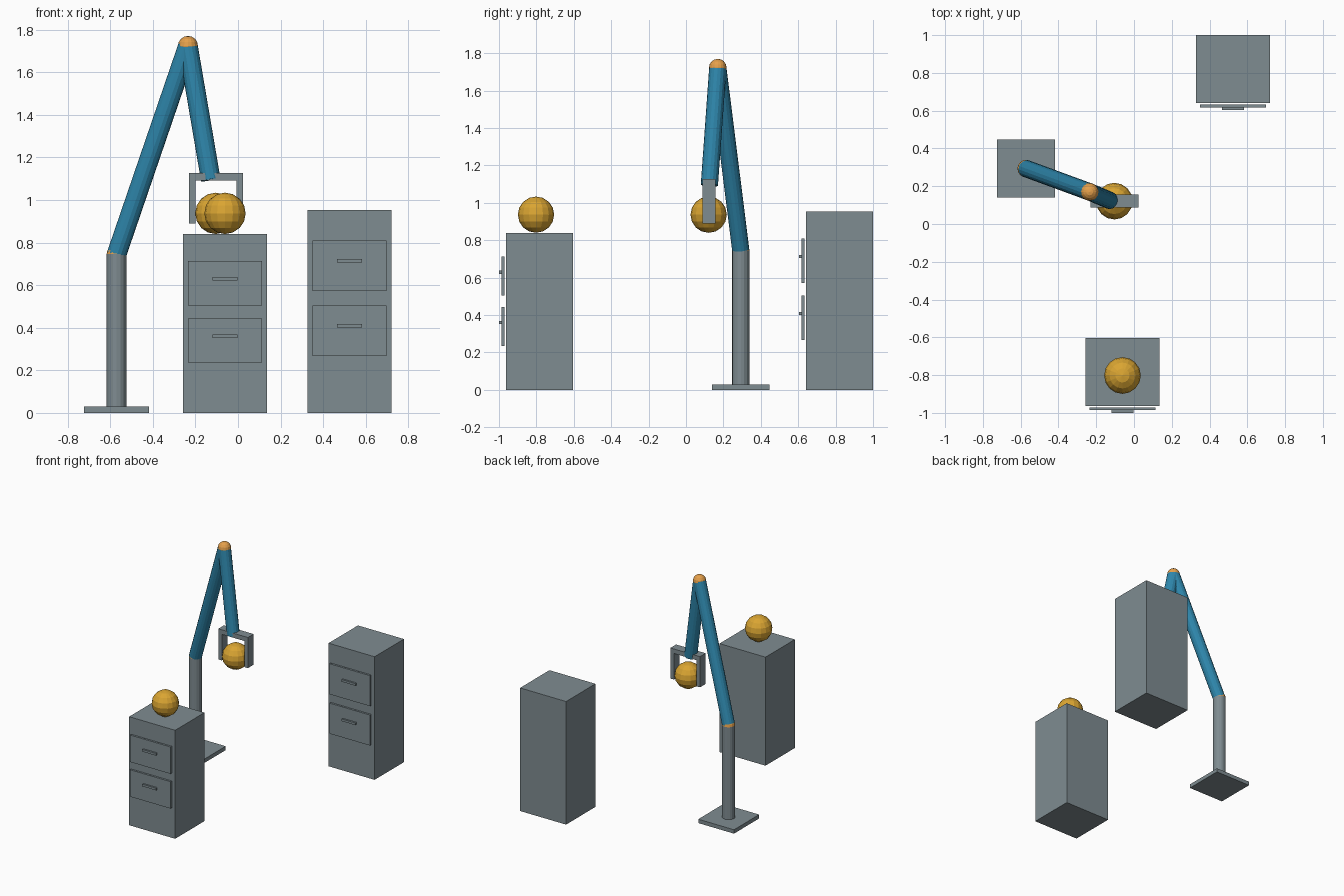
import bpy
from mathutils import Vector

if "Cube" in bpy.data.objects:
    bpy.data.objects.remove(bpy.data.objects["Cube"])


def material(name, rgb):
    lin = [(c / 255 / 12.92) if c < 11 else ((c / 255 + 0.055) / 1.055) ** 2.4 for c in rgb]
    m = bpy.data.materials.new(name)
    m.diffuse_color = (*lin, 1)
    m.use_nodes = True
    m.node_tree.nodes["Principled BSDF"].inputs["Base Color"].default_value = m.diffuse_color
    return m


GREY = material("steel_grey", (127, 140, 145))
BLUE = material("arm_blue", (46, 134, 171))
GOLD = material("ball_gold", (218, 165, 50))
ORANGE = material("joint_orange", (229, 160, 75))


def finish(name, mat):
    ob = bpy.context.object
    ob.name = name
    ob.data.materials.append(mat)
    return ob


def box(name, lo, hi, mat=GREY):
    lo, hi = Vector(lo), Vector(hi)
    bpy.ops.mesh.primitive_cube_add(size=1, location=(lo + hi) / 2)
    ob = finish(name, mat)
    for v in ob.data.vertices:
        v.co = v.co * (hi - lo)
    return ob


def rod(name, a, b, r, mat):
    a, b = Vector(a), Vector(b)
    bpy.ops.mesh.primitive_cylinder_add(vertices=16, radius=r, depth=(b - a).length,
                                        location=(a + b) / 2)
    ob = finish(name, mat)
    ob.rotation_euler = (b - a).to_track_quat('Z', 'Y').to_euler()
    return ob


def ball(name, loc, r, mat):
    bpy.ops.mesh.primitive_uv_sphere_add(segments=16, ring_count=8, radius=r, location=loc)
    return finish(name, mat)


def cabinet(name, x, front, height):
    # carcass, then two drawer fronts with handles
    w, d = 0.394, 0.359
    box(name + "_body", (x - w / 2, front, 0), (x + w / 2, front + d, height))
    for label, frac in (("lower", 0.405), ("upper", 0.725)):
        z, h = frac * height, 0.124 * height
        box(f"{name}_{label}_drawer", (x - 0.174, front - 0.023, z - h),
            (x + 0.174, front - 0.008, z + h))
        hz = z + 0.024 * height
        box(f"{name}_{label}_handle", (x - 0.059, front - 0.037, hz - 0.0085),
            (x + 0.059, front - 0.022, hz + 0.0085))


cabinet("front_cabinet", -0.061, -0.963, 0.84)
cabinet("rear_cabinet", 0.524, 0.641, 0.953)

# Arm: base plate, post, two links and joints
shoulder = (-0.57, 0.293, 0.745)
elbow = (-0.235, 0.17, 1.723)
wrist = (-0.128, 0.125, 1.095)
box("base_plate", (-0.724, 0.139, 0), (-0.418, 0.447, 0.03))
rod("post", (-0.57, 0.293, 0.03), shoulder, 0.047, GREY)
rod("upper_arm", shoulder, elbow, 0.046, BLUE)
rod("forearm", elbow, wrist, 0.046, BLUE)
ball("shoulder_joint", shoulder, 0.047, ORANGE)
ball("elbow_joint", elbow, 0.047, ORANGE)

# Gripper: crossbar with two fingers
gx, y0, y1 = -0.103, 0.087, 0.157
box("gripper_bar", (gx - 0.096, y0, 1.092), (gx + 0.096, y1, 1.127))
for side, s in (("left", -1), ("right", 1)):
    c = gx + s * 0.1115
    box(side + "_finger", (c - 0.0155, y0, 0.89), (c + 0.0155, y1, 1.127))

# Balls
ball("held_ball", (-0.104, 0.121, 0.937), 0.097, GOLD)
ball("cabinet_ball", (-0.061, -0.802, 0.937), 0.097, GOLD)
